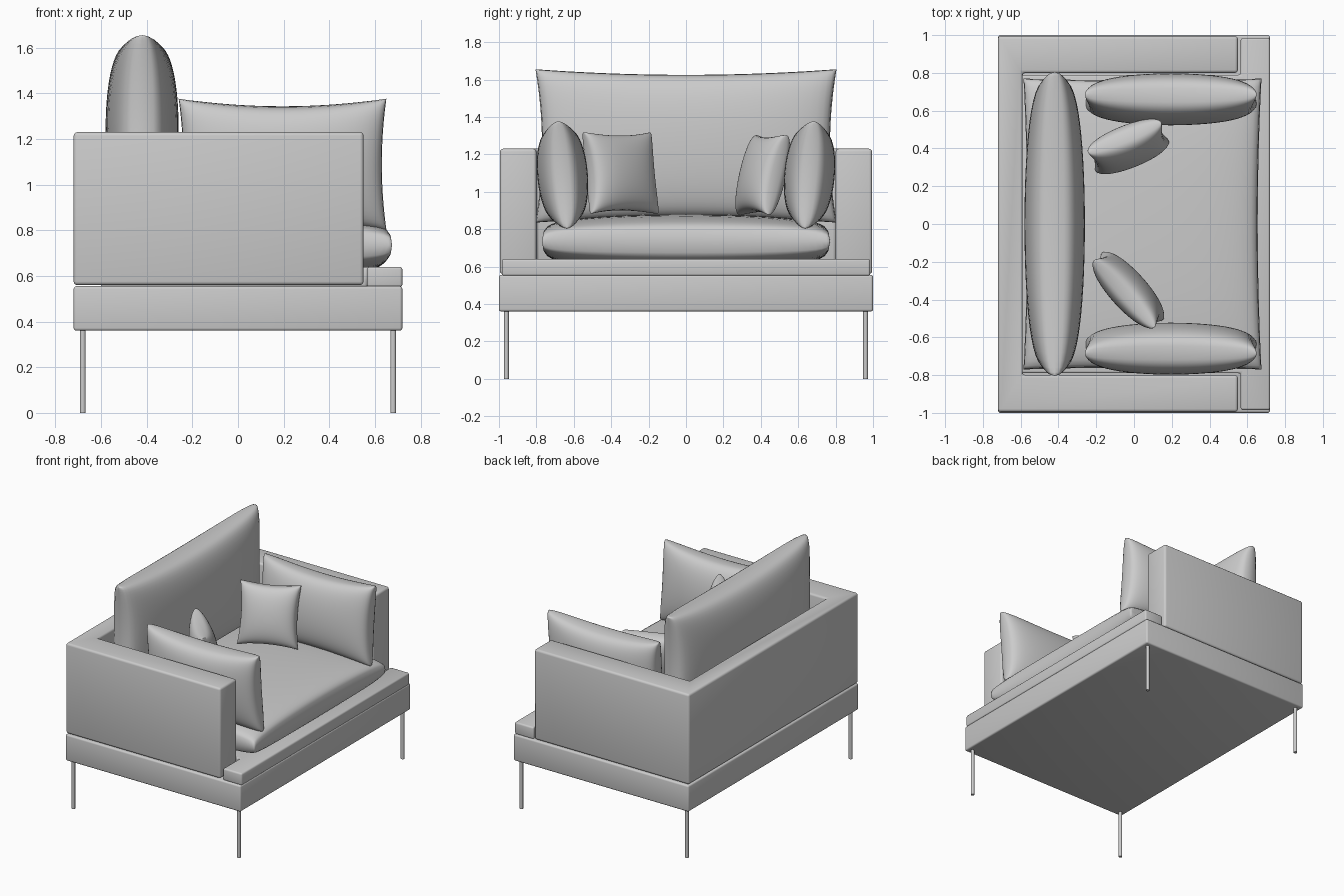
import bpy, bmesh
from math import radians, sin, pi
from mathutils import Vector, Euler

if "Cube" in bpy.data.objects:
    bpy.data.objects.remove(bpy.data.objects["Cube"])


def finish(name, bm, smooth_angle):
    bmesh.ops.recalc_face_normals(bm, faces=bm.faces)
    mesh = bpy.data.meshes.new(name)
    bm.to_mesh(mesh)
    bm.free()
    ob = bpy.data.objects.new(name, mesh)
    bpy.context.collection.objects.link(ob)
    bpy.ops.object.select_all(action='DESELECT')
    ob.select_set(True)
    bpy.context.view_layer.objects.active = ob
    bpy.ops.object.shade_smooth_by_angle(angle=radians(smooth_angle))
    return ob


def prism(name, outline, z0, z1, bevel):
    """Extrude a plan outline upward and round its edges."""
    bm = bmesh.new()
    face = bm.faces.new([bm.verts.new((x, y, z0)) for x, y in outline])
    ext = bmesh.ops.extrude_face_region(bm, geom=[face])
    for v in ext['geom']:
        if isinstance(v, bmesh.types.BMVert):
            v.co.z = z1
    bmesh.ops.recalc_face_normals(bm, faces=bm.faces)
    bmesh.ops.bevel(bm, geom=bm.edges[:], offset=bevel, segments=3,
                    profile=0.5, affect='EDGES')
    return finish(name, bm, 35)


def pillow(name, size, loc, rot, pinch=(0.03, 0.03), power=0.32, n=28):
    """Stuffed cushion: width on local x, thickness on y, height on z."""
    w, t, h = (s / 2 for s in size)
    turn = Euler([radians(a) for a in rot]).to_matrix()
    s = [sin(pi / 2 * (2 * i / n - 1)) for i in range(n + 1)]
    bm = bmesh.new()
    for side in (-1, 1):
        rows = []
        for v in s:
            row = []
            for u in s:
                a, b = max(0, 1 - u * u), max(0, 1 - v * v)
                p = Vector((u * (w - pinch[0] * b),
                            side * t * (a * b) ** power,
                            v * (h - pinch[1] * a)))
                row.append(bm.verts.new(turn @ p + Vector(loc)))
            rows.append(row)
        for i in range(n):
            for j in range(n):
                bm.faces.new((rows[i][j], rows[i][j + 1],
                              rows[i + 1][j + 1], rows[i + 1][j]))
    bmesh.ops.remove_doubles(bm, verts=bm.verts, dist=1e-5)
    return finish(name, bm, 80)


# Base box
prism("base", [(-0.72, -1), (0.72, -1), (0.72, 1), (-0.72, 1)], 0.36, 0.555, 0.012)

# Seat platform with a full-width front rail
prism("seat_platform",
      [(-0.6, -0.79), (0.565, -0.79), (0.565, -0.985), (0.72, -0.985),
       (0.72, 0.985), (0.565, 0.985), (0.565, 0.79), (-0.6, 0.79)], 0.55, 0.64, 0.012)

# U-shaped back and arms
prism("back_and_arms",
      [(-0.72, -0.995), (0.55, -0.995), (0.55, -0.8), (-0.59, -0.8),
       (-0.59, 0.8), (0.55, 0.8), (0.55, 0.995), (-0.72, 0.995)], 0.56, 1.23, 0.016)

# Thin round legs
for sx, xname in ((1, "front"), (-1, "back")):
    for sy, yname in ((1, "right"), (-1, "left")):
        bpy.ops.mesh.primitive_cylinder_add(vertices=16, radius=0.0125, depth=0.37,
                                            location=(sx * 0.68, sy * 0.96, 0.185))
        bpy.context.object.name = f"{xname}_{yname}_leg"
        bpy.ops.object.shade_smooth_by_angle(angle=radians(35))

# Seat cushion, lying flat
pillow("seat_cushion", (1.26, 0.29, 1.54), (0.045, 0, 0.735), (90, 0, 0),
       pinch=(0.02, 0.01), power=0.2)

# Tall back cushion
pillow("back_cushion", (1.61, 0.32, 0.82), (-0.42, 0, 1.245), (0, 0, 90),
       pinch=(0.035, 0.03), power=0.27)

# Side cushions leaning on the arms
for sy, yname in ((1, "right"), (-1, "left")):
    pillow(f"{yname}_side_cushion", (0.91, 0.27, 0.575), (0.195, sy * 0.66, 1.09),
           (-5 * sy, 0, 0), pinch=(0.02, 0.035), power=0.3)

# Small scatter cushions
pillow("right_scatter_cushion", (0.42, 0.2, 0.44), (-0.03, 0.41, 1.09), (-14, 0, 22),
       pinch=(0.02, 0.02))
pillow("left_scatter_cushion", (0.48, 0.19, 0.44), (-0.03, -0.35, 1.1), (8, 0, -48),
       pinch=(0.025, 0.02))
